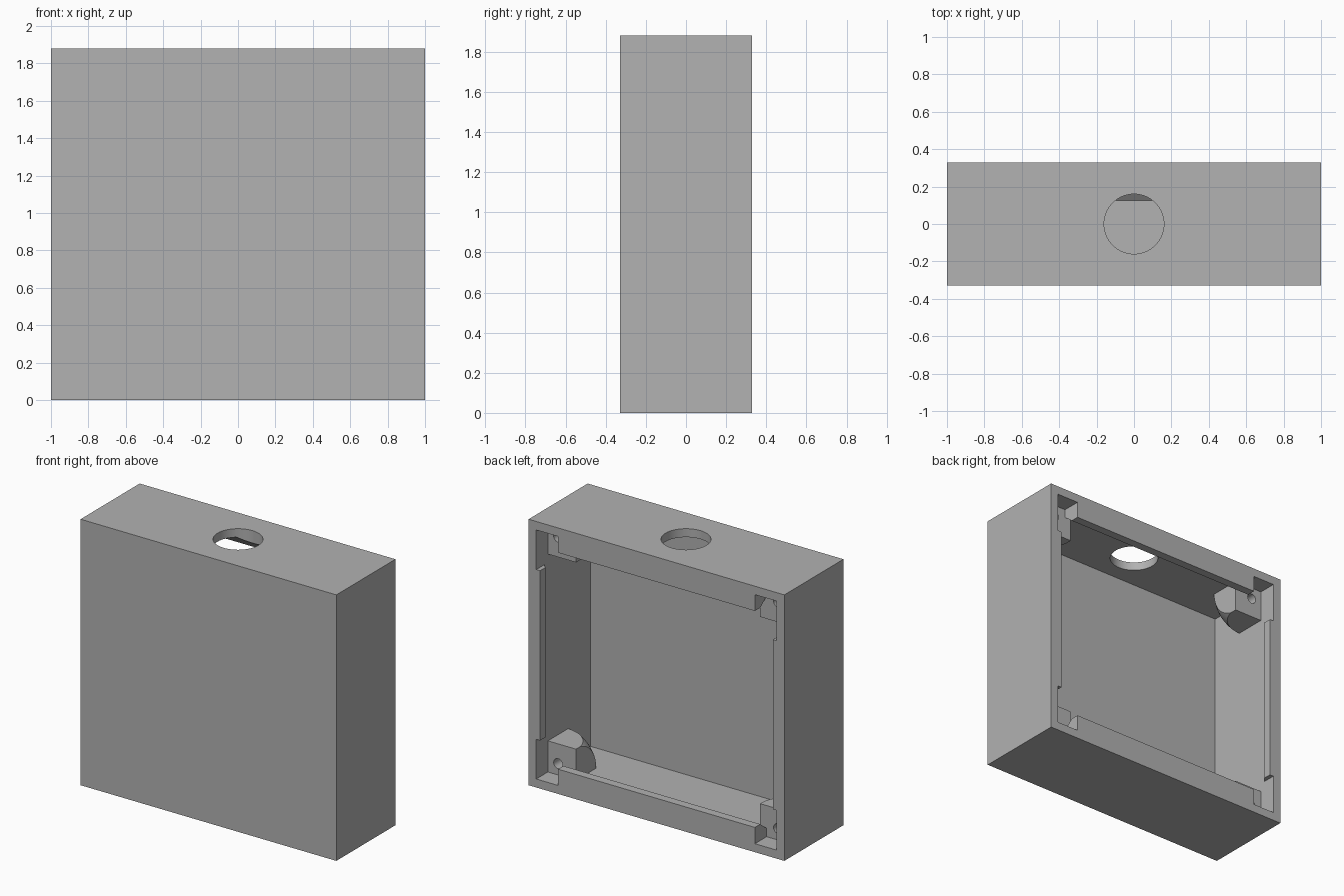
import bpy
import bmesh
from mathutils import Matrix, Vector

if "Cube" in bpy.data.objects:
    bpy.data.objects.remove(bpy.data.objects["Cube"], do_unlink=True)

# Main sizes
HX, HY, H = 1.0, 0.33, 1.88
WALL = 0.06
IX, LOW, HIGH = HX - WALL, WALL, H - WALL
FACE_Y = 0.20      # screw face of the corner posts
POST = 0.22        # width of a corner post

grey = bpy.data.materials.new("plain_grey")
grey.use_nodes = True
grey.diffuse_color = (0.445, 0.445, 0.445, 1)
grey.node_tree.nodes["Principled BSDF"].inputs["Base Color"].default_value = grey.diffuse_color


def finish(name, bm):
    bmesh.ops.recalc_face_normals(bm, faces=bm.faces)
    mesh = bpy.data.meshes.new(name)
    bm.to_mesh(mesh)
    bm.free()
    mesh.materials.append(grey)
    obj = bpy.data.objects.new(name, mesh)
    bpy.context.collection.objects.link(obj)
    return obj


def box(name, a, b):
    a, b = Vector(a), Vector(b)
    size = Vector([abs(v) for v in b - a])
    bm = bmesh.new()
    bmesh.ops.create_cube(bm, size=1, matrix=Matrix.Translation((a + b) / 2) @ Matrix.Diagonal(size).to_4x4())
    return finish(name, bm)


def cylinder(name, center, radius, depth, axis):
    bm = bmesh.new()
    turn = Matrix.Rotation(1.5708, 4, 'X') if axis == 'Y' else Matrix()
    bmesh.ops.create_cone(bm, cap_ends=True, segments=64, radius1=radius, radius2=radius,
                          depth=depth, matrix=Matrix.Translation(center) @ turn)
    return finish(name, bm)


def sphere(name, center, radius):
    bm = bmesh.new()
    bmesh.ops.create_uvsphere(bm, u_segments=64, v_segments=32, radius=radius,
                              matrix=Matrix.Translation(center))
    return finish(name, bm)


def select(obj):
    bpy.ops.object.select_all(action='DESELECT')
    obj.select_set(True)
    bpy.context.view_layer.objects.active = obj


def cut(obj, tool, operation='DIFFERENCE'):
    mod = obj.modifiers.new("cut", 'BOOLEAN')
    mod.operation, mod.object, mod.solver = operation, tool, 'EXACT'
    select(obj)
    bpy.ops.object.modifier_apply(modifier=mod.name)
    bpy.data.objects.remove(tool, do_unlink=True)


def smooth(obj):
    select(obj)
    bpy.ops.object.shade_smooth_by_angle(angle=0.5)


def lip(name, profile, half, place):
    """Extrude a (y, height) profile; place maps (along, y, height) to space."""
    bm = bmesh.new()
    ends = [[bm.verts.new(place(s, y, h)) for y, h in profile] for s in (-half, half)]
    bm.faces.new(ends[0])
    bm.faces.new(ends[1])
    n = len(profile)
    for i in range(n):
        j = (i + 1) % n
        bm.faces.new((ends[0][i], ends[0][j], ends[1][j], ends[1][i]))
    return finish(name, bm)


def top_hole():
    return cylinder("hole_cutter", (0, 0, H), 0.16, 0.6, 'Z')


# Shell, open at the back, with a round hole in the top
shell = box("shell", (-HX, -HY, 0), (HX, HY, H))
cut(shell, box("cavity", (-IX, -HY + 0.055, LOW), (IX, HY + 0.1, HIGH)))
cut(shell, top_hole())
smooth(shell)

# Rim lips with sloped inner sides
tall = [(HY, 0), (HY, 0.115), (0.27, 0.115), (0.125, 0)]
slim = [(HY, 0), (HY, 0.03), (0.27, 0.03), (0.24, 0)]
top_lip = lip("top_lip", tall, 0.77, lambda s, y, h: (s, y, HIGH - h))
cut(top_lip, top_hole())
smooth(top_lip)
lip("bottom_lip", tall, 0.77, lambda s, y, h: (s, y, LOW + h))
for side, sx in (("left", 1), ("right", -1)):
    lip(side + "_lip", slim, 0.60, lambda s, y, h: (sx * (IX - h), y, H / 2 + s))

# Corner screw posts, rounded off behind
for side, sx in (("left", 1), ("right", -1)):
    for level, z, sz in (("bottom", LOW, 1), ("top", HIGH, -1)):
        corner = Vector((sx * IX, FACE_Y, z))
        post = box(f"{level}_{side}_post", corner, corner + Vector((-sx * POST, -0.4, sz * POST)))
        cut(post, sphere("rounding", corner, 0.315), 'INTERSECT')
        cut(post, cylinder("screw_hole", corner + Vector((-sx * 0.08, 0, sz * 0.08)), 0.035, 0.36, 'Y'))
        smooth(post)
